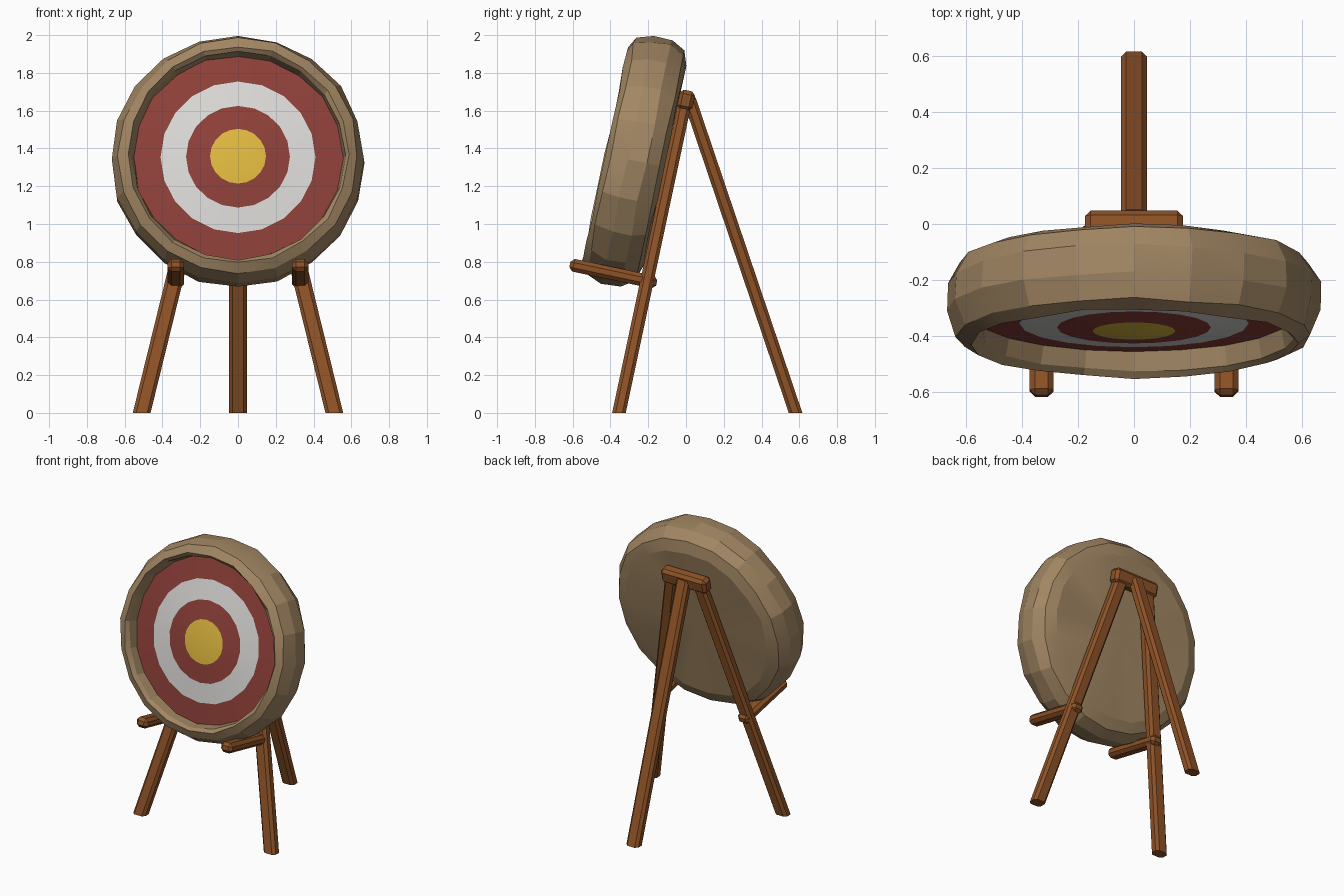
import bpy, bmesh, random
from math import sin, cos, pi, radians
from mathutils import Vector

random.seed(4)
if "Cube" in bpy.data.objects:
    bpy.data.objects.remove(bpy.data.objects["Cube"], do_unlink=True)

TILT = radians(-12)
SIDES = 20


def material(name, color):
    m = bpy.data.materials.new(name)
    m.diffuse_color = (*color, 1)
    m.use_nodes = True
    bsdf = m.node_tree.nodes["Principled BSDF"]
    bsdf.inputs["Base Color"].default_value = (*color, 1)
    bsdf.inputs["Roughness"].default_value = 0.8
    return m


STRAW = material("straw", (0.36, 0.24, 0.125))
RED = material("red paint", (0.27, 0.05, 0.04))
WHITE = material("white paint", (0.7, 0.69, 0.67))
YELLOW = material("yellow paint", (0.74, 0.48, 0.05))
WOOD = material("wood", (0.27, 0.085, 0.02))


def make_object(name, bm, mats, location=(0, 0, 0), tilt=0.0):
    bmesh.ops.recalc_face_normals(bm, faces=bm.faces)
    mesh = bpy.data.meshes.new(name)
    bm.to_mesh(mesh)
    bm.free()
    for m in mats:
        mesh.materials.append(m)
    ob = bpy.data.objects.new(name, mesh)
    bpy.context.collection.objects.link(ob)
    ob.location = location
    ob.rotation_euler.x = tilt
    return ob


def lathe(name, profile, bands, mats, jitter, location):
    """Turn (radius, forward) points around the forward axis; bands give material per step."""
    bm = bmesh.new()
    rings = []
    for r, w in profile:
        if r == 0:
            rings.append([bm.verts.new((0, -w, 0))] * SIDES)
            continue
        ring = []
        for i in range(SIDES):
            a = 2 * pi * i / SIDES
            rr = r + random.uniform(-jitter, jitter)
            ww = w + random.uniform(-jitter, jitter)
            ring.append(bm.verts.new((rr * sin(a), -ww, rr * cos(a))))
        rings.append(ring)
    for k, (lo, hi) in enumerate(zip(rings, rings[1:])):
        for i in range(SIDES):
            j = (i + 1) % SIDES
            corners = dict.fromkeys((lo[i], lo[j], hi[j], hi[i]))
            bm.faces.new(list(corners)).material_index = bands[k]
    ob = make_object(name, bm, mats, location, TILT)
    bpy.ops.object.select_all(action="DESELECT")
    ob.select_set(True)
    bpy.context.view_layer.objects.active = ob
    bpy.ops.object.shade_smooth_by_angle(angle=radians(15))
    return ob


def chamfered_section(hx, hy, c):
    return [(hx, c - hy), (hx, hy - c), (hx - c, hy), (c - hx, hy),
            (-hx, hy - c), (-hx, c - hy), (c - hx, -hy), (hx - c, -hy)]


def leg(name, foot, top):
    """Leaning post cut level at both ends."""
    bm = bmesh.new()
    section = chamfered_section(0.047, 0.036, 0.018)
    low, high = [[bm.verts.new(Vector(p) + Vector((x, y, 0))) for x, y in section]
                 for p in (foot, top)]
    bm.faces.new(low)
    bm.faces.new(high)
    for i in range(8):
        j = (i + 1) % 8
        bm.faces.new((low[i], low[j], high[j], high[i]))
    return make_object(name, bm, [WOOD])


def beam(name, size, location, bevel):
    bm = bmesh.new()
    bmesh.ops.create_cube(bm, size=1)
    bmesh.ops.scale(bm, vec=size, verts=bm.verts)
    bmesh.ops.bevel(bm, geom=bm.edges[:], offset=bevel, segments=1, affect="EDGES")
    return make_object(name, bm, [WOOD], location, TILT)


# Straw disc with a rounded rim and a recessed front
CENTRE = (0, -0.27, 1.335)
straw = [(0, -0.157), (0.55, -0.157), (0.626, -0.133), (0.67, -0.06),
         (0.67, 0.04), (0.634, 0.133), (0.585, 0.162), (0.565, 0.14), (0.55, 0.06)]
lathe("straw_disc", straw, [0] * 8, [STRAW], 0.006, CENTRE)

# Painted face, slightly domed
face = [(0.56, 0.072), (0.41, 0.087), (0.275, 0.102), (0.148, 0.115), (0, 0.13)]
lathe("target_face", face, [0, 1, 0, 2], [RED, WHITE, YELLOW], 0, CENTRE)

# Stand
for side, s in (("left", 1), ("right", -1)):
    leg(side + "_front_leg", (s * 0.51, -0.355, 0), (s * 0.1, 0, 1.67))
    beam(side + "_support_arm", (0.086, 0.47, 0.068), (s * 0.33, -0.385, 0.737), 0.02)
leg("back_leg", (0, 0.58, 0), (0, 0.015, 1.67))
beam("top_crossbar", (0.35, 0.085, 0.105), (0, 0, 1.655), 0.02)
